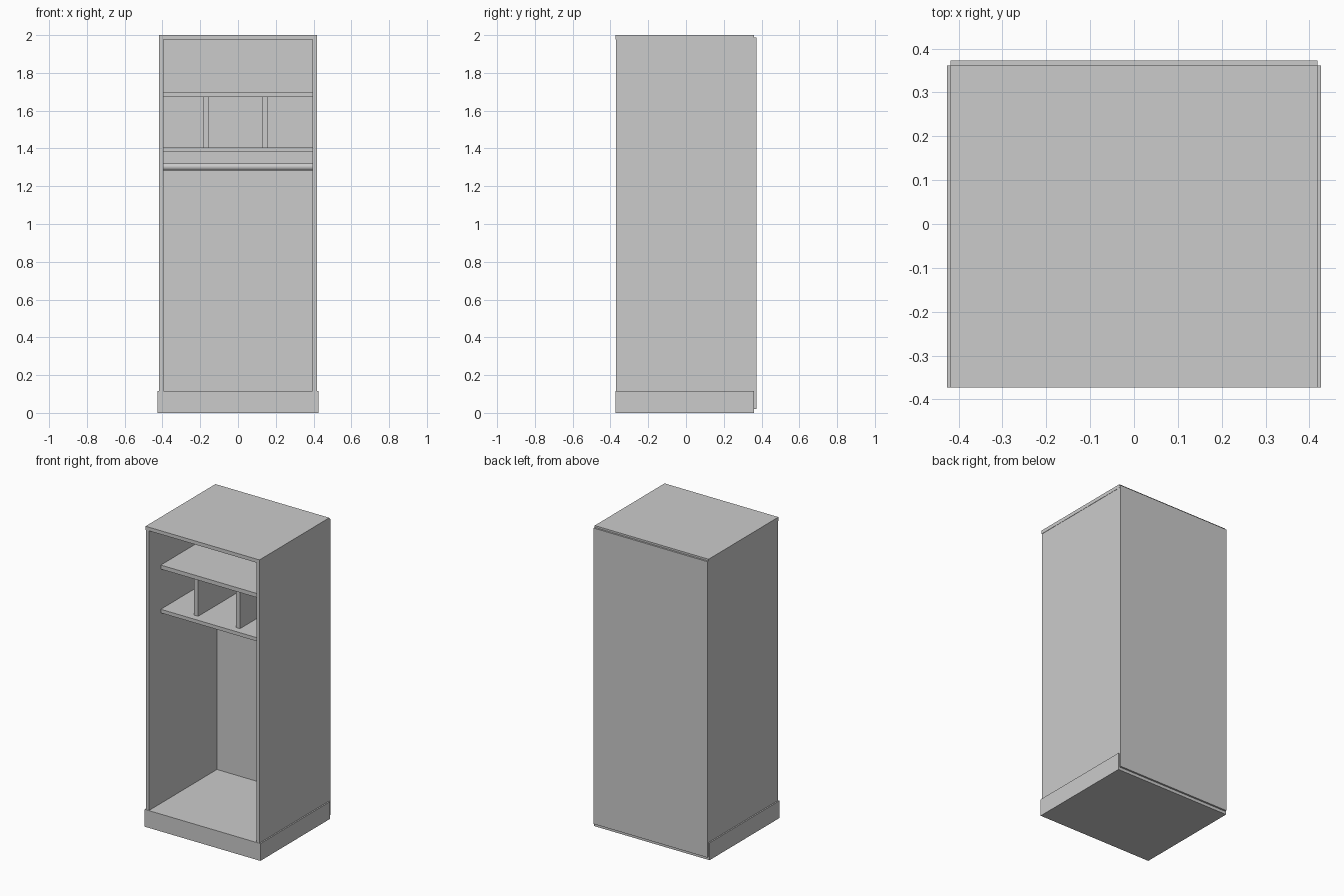
import bpy, math

if "Cube" in bpy.data.objects:
    bpy.data.objects.remove(bpy.data.objects["Cube"])


def box(name, x, y, z):
    """Box given as (min, max) ranges on each axis."""
    bpy.ops.mesh.primitive_cube_add(size=1, location=[sum(r) / 2 for r in (x, y, z)])
    ob = bpy.context.object
    ob.name = name
    ob.scale = [r[1] - r[0] for r in (x, y, z)]
    bpy.ops.object.transform_apply(location=False, rotation=False, scale=True)
    return ob


FRONT, BACK = -0.373, 0.361      # carcass depth
INNER, PANEL = 0.395, 0.343      # inner half width, inside face of back panel

# Plinth, whose top is the wardrobe floor
box("plinth", (-0.426, 0.426), (FRONT, BACK), (0, 0.115))

# Side walls
for name, s in (("left_side", -1), ("right_side", 1)):
    box(name, sorted((s * INNER, s * 0.417)), (FRONT + 0.002, PANEL), (0.115, 1.976))

# Top board and back panel
box("top_board", (-0.419, 0.419), (FRONT, BACK), (1.976, 2.0))
box("back_panel", (-0.418, 0.418), (PANEL, 0.373), (0.02, 1.988))

# Shelves
for name, z in (("upper_shelf", (1.673, 1.70)), ("lower_shelf", (1.382, 1.406))):
    box(name, (-INNER, INNER), (-0.247, PANEL), z)

# Upright dividers between the shelves
for name, x in (("left_divider", (-0.183, -0.153)), ("right_divider", (0.127, 0.155))):
    box(name, x, (-0.2, PANEL), (1.406, 1.673))

# Hanging rail
bpy.ops.mesh.primitive_cylinder_add(vertices=32, radius=0.02, depth=2 * INNER,
                                    location=(0, 0, 1.303), rotation=(0, math.pi / 2, 0))
rail = bpy.context.object
rail.name = "hanging_rail"
bpy.ops.object.shade_smooth_by_angle()
